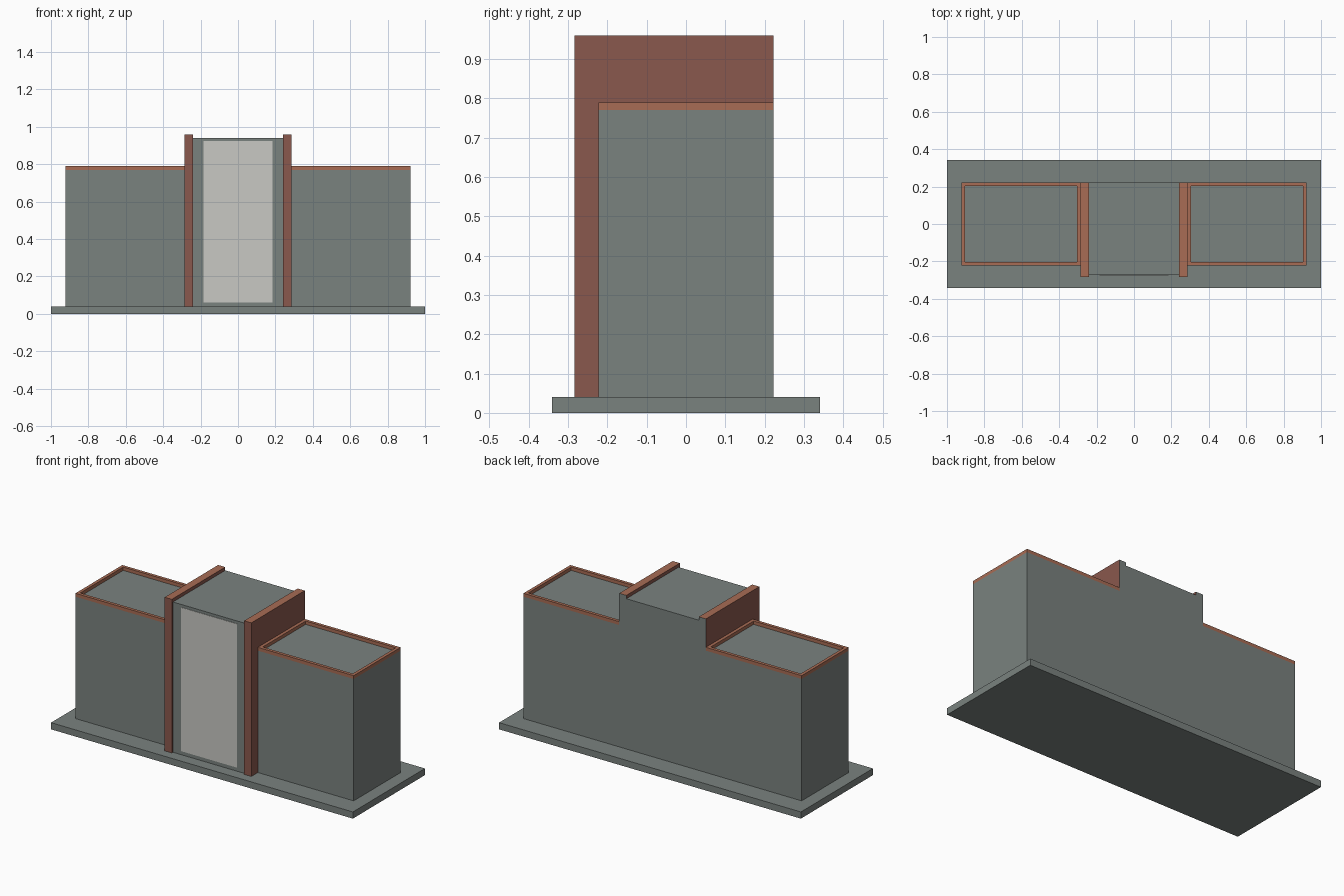
import bpy, bmesh

if "Cube" in bpy.data.objects:
    bpy.data.objects.remove(bpy.data.objects["Cube"])


def material(name, rgb):
    m = bpy.data.materials.new(name)
    m.diffuse_color = (*rgb, 1.0)
    m.use_nodes = True
    m.node_tree.nodes["Principled BSDF"].inputs["Base Color"].default_value = m.diffuse_color
    return m


GREY = material("grey concrete", (0.195, 0.223, 0.212))
BRICK = material("brick red", (0.254, 0.098, 0.074))
TERRACOTTA = material("terracotta", (0.392, 0.150, 0.089))
PALE = material("pale panel", (0.578, 0.578, 0.546))


def box(name, x, y, z, *mats, rule=None):
    """Box from (min, max) ranges; rule picks a material slot from a face normal."""
    bm = bmesh.new()
    bmesh.ops.create_cube(bm, size=1)
    for v in bm.verts:
        v.co = [lo + (c + 0.5) * (hi - lo) for c, (lo, hi) in zip(v.co, (x, y, z))]
    bm.normal_update()
    if rule:
        for f in bm.faces:
            f.material_index = rule(f.normal)
    me = bpy.data.meshes.new(name)
    bm.to_mesh(me)
    bm.free()
    for m in mats:
        me.materials.append(m)
    ob = bpy.data.objects.new(name, me)
    bpy.context.collection.objects.link(ob)
    return ob


def parapet(name, x, y, z, t):
    """Rectangular rim of thickness t around a flat roof."""
    bm = bmesh.new()
    corners = [(x[0], y[0]), (x[1], y[0]), (x[1], y[1]), (x[0], y[1])]
    inner = [(x[0] + t, y[0] + t), (x[1] - t, y[0] + t),
             (x[1] - t, y[1] - t), (x[0] + t, y[1] - t)]
    rings = [[bm.verts.new((*p, h)) for p in loop]
             for loop, h in ((corners, z[0]), (corners, z[1]), (inner, z[1]), (inner, z[0]))]
    for a, b in zip(rings, rings[1:] + rings[:1]):
        for i in range(4):
            j = (i + 1) % 4
            bm.faces.new((a[i], a[j], b[j], b[i]))
    bmesh.ops.recalc_face_normals(bm, faces=bm.faces)
    me = bpy.data.meshes.new(name)
    bm.to_mesh(me)
    bm.free()
    me.materials.append(TERRACOTTA)
    bpy.context.collection.objects.link(bpy.data.objects.new(name, me))


BASE, BACK, FRONT = 0.04, 0.222, -0.222

# Ground slab
box("base_slab", (-1, 1), (-0.341, 0.341), (0, BASE), GREY)

# Central entrance block with its tall pale panel
box("centre_block", (-0.24, 0.24), (-0.273, BACK), (BASE, 0.94), GREY)
box("entrance_panel", (-0.185, 0.185), (-0.275, -0.272), (0.062, 0.923), PALE)


# Fin walls: terracotta cap, grey rear end, brick elsewhere
def fin_rule(n):
    return 1 if n.z > 0.5 else 2 if n.y > 0.5 else 0


for side, s in (("left", -1), ("right", 1)):
    def span(a, b):
        return tuple(sorted((s * a, s * b)))
    box(side + "_fin_wall", span(0.24, 0.287), (-0.284, BACK), (BASE, 0.96),
        BRICK, TERRACOTTA, GREY, rule=fin_rule)
    # Side wing and roof rim
    box(side + "_wing", span(0.287, 0.922), (FRONT, BACK), (BASE, 0.77), GREY)
    parapet(side + "_parapet", span(0.287, 0.922), (FRONT, BACK), (0.77, 0.79), 0.019)
